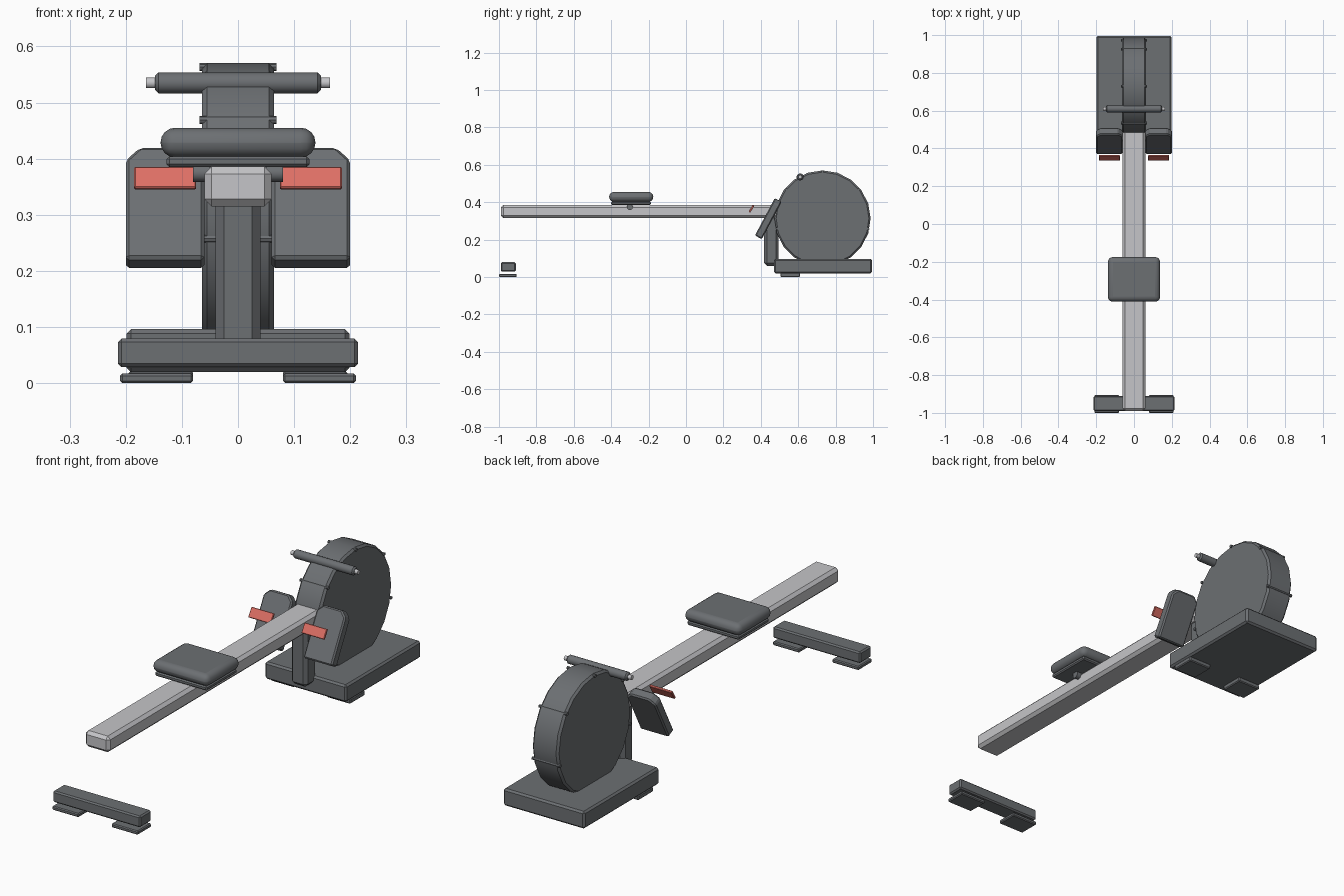
import bpy, bmesh, math
from mathutils import Vector, Matrix

cube = bpy.data.objects.get("Cube")
if cube:
    bpy.data.objects.remove(cube, do_unlink=True)


def material(name, rgb):
    m = bpy.data.materials.new(name)
    m.use_nodes = True
    m.diffuse_color = (*rgb, 1)
    m.node_tree.nodes["Principled BSDF"].inputs["Base Color"].default_value = (*rgb, 1)
    return m


DARK = material("dark grey", (0.15, 0.16, 0.17))
LIGHT = material("light grey metal", (0.56, 0.56, 0.58))
RED = material("red strap", (0.73, 0.16, 0.13))


def finish(name, bm, mat, bevel=0.0, segments=1, smooth=False, matrix=None):
    """Turn a bmesh into an object, with optional edge bevel and shading."""
    bmesh.ops.recalc_face_normals(bm, faces=bm.faces)
    if matrix:
        bm.transform(matrix)
    mesh = bpy.data.meshes.new(name)
    bm.to_mesh(mesh)
    bm.free()
    mesh.materials.append(mat)
    obj = bpy.data.objects.new(name, mesh)
    bpy.context.collection.objects.link(obj)
    if bevel:
        mod = obj.modifiers.new("Bevel", 'BEVEL')
        mod.width = bevel
        mod.segments = segments
        mod.limit_method = 'ANGLE'
        mod.angle_limit = math.radians(30)
    if smooth:
        bpy.ops.object.select_all(action='DESELECT')
        obj.select_set(True)
        bpy.context.view_layer.objects.active = obj
        bpy.ops.object.shade_smooth_by_angle(angle=math.radians(40))
    return obj


def box(name, lo, hi, mat, **kw):
    bm = bmesh.new()
    bmesh.ops.create_cube(bm, size=1)
    lo, hi = Vector(lo), Vector(hi)
    bmesh.ops.scale(bm, vec=hi - lo, verts=bm.verts)
    bmesh.ops.translate(bm, vec=(lo + hi) / 2, verts=bm.verts)
    return finish(name, bm, mat, **kw)


def rod(name, x0, x1, y, z, radius, mat, sides=12, **kw):
    """Cylinder lying along x."""
    bm = bmesh.new()
    bmesh.ops.create_cone(bm, cap_ends=True, segments=sides, radius1=radius,
                          radius2=radius, depth=x1 - x0)
    turn = Matrix.Translation(((x0 + x1) / 2, y, z)) @ Matrix.Rotation(math.pi / 2, 4, 'Y')
    return finish(name, bm, mat, matrix=turn, **kw)


def plate(name, outline, thickness, centre, tilt, mat, **kw):
    """Extruded outline, standing upright and leaning back by tilt."""
    bm = bmesh.new()
    face = bm.faces.new([bm.verts.new((x, -thickness / 2, z)) for x, z in outline])
    new = bmesh.ops.extrude_face_region(bm, geom=[face])["geom"]
    bmesh.ops.translate(bm, vec=(0, thickness, 0),
                        verts=[v for v in new if isinstance(v, bmesh.types.BMVert)])
    lean = Matrix.Translation(centre) @ Matrix.Rotation(-tilt, 4, 'X')
    return finish(name, bm, mat, matrix=lean, **kw)


# Rail
box("rail", (-0.06, -0.99, 0.315), (0.06, 0.5, 0.386), LIGHT, bevel=0.013)

# Front foot, rear base and post
box("front_foot", (-0.214, -0.99, 0.029), (0.214, -0.91, 0.079), DARK, bevel=0.006)
box("rear_base", (-0.199, 0.47, 0.02), (0.199, 0.995, 0.096), DARK, bevel=0.008)
box("post", (-0.04, 0.418, 0.06), (0.04, 0.495, 0.33), DARK, bevel=0.015)

# Flywheel housing with bolts around its rim
WHEEL_Y, WHEEL_Z = 0.73, 0.313
rod("flywheel_housing", -0.064, 0.064, WHEEL_Y, WHEEL_Z, 0.257, DARK,
    sides=20, bevel=0.009, smooth=True)
for i in range(7):
    a = math.pi / 2 + i * math.tau / 7
    rod(f"housing_bolt_{i + 1}", -0.069, 0.069, WHEEL_Y + 0.25 * math.cos(a),
        WHEEL_Z + 0.25 * math.sin(a), 0.007, DARK, sides=8, smooth=True)

# Seat
box("seat_cushion", (-0.138, -0.411, 0.402), (0.138, -0.175, 0.455), DARK,
    bevel=0.026, segments=4, smooth=True)
box("seat_carriage", (-0.127, -0.4, 0.385), (0.127, -0.188, 0.404), DARK, bevel=0.005)

# Handle
rod("handle_grip", -0.148, 0.148, 0.61, 0.535, 0.019, DARK, sides=14, bevel=0.006, smooth=True)

# Parts on both sides
half, low, high, cut = 0.07, -0.113, 0.113, 0.025
foot_outline = [(-half, low), (half, low), (half, high - cut), (half - cut, high),
                (cut - half, high), (-half, high - cut)]
strap_outline = [(-0.055, -0.022), (0.055, -0.022), (0.055, 0.022), (-0.055, 0.022)]
for side, s in (("left", 1), ("right", -1)):
    plate(f"{side}_footplate", foot_outline, 0.042, (s * 0.13, 0.44, 0.312),
          math.radians(28), DARK, bevel=0.006)
    plate(f"{side}_strap", strap_outline, 0.01, (s * 0.13, 0.35, 0.365),
          math.radians(32), RED, bevel=0.002)
    for place, y0, y1 in (("front", -1.0, -0.905), ("rear", 0.505, 0.61)):
        x0, x1 = sorted((s * 0.08, s * 0.21 if place == "front" else s * 0.195))
        box(f"{side}_{place}_pad", (x0, y0, 0), (x1, y1, 0.017 if place == "front" else 0.022),
            DARK, bevel=0.004)
    x0, x1 = sorted((s * 0.05, s * 0.08))
    rod(f"{side}_seat_roller", x0, x1, -0.3, 0.374, 0.016, DARK, smooth=True)
    x0, x1 = sorted((s * 0.14, s * 0.164))
    rod(f"{side}_handle_cap", x0, x1, 0.61, 0.535, 0.01, LIGHT, sides=10, smooth=True)
